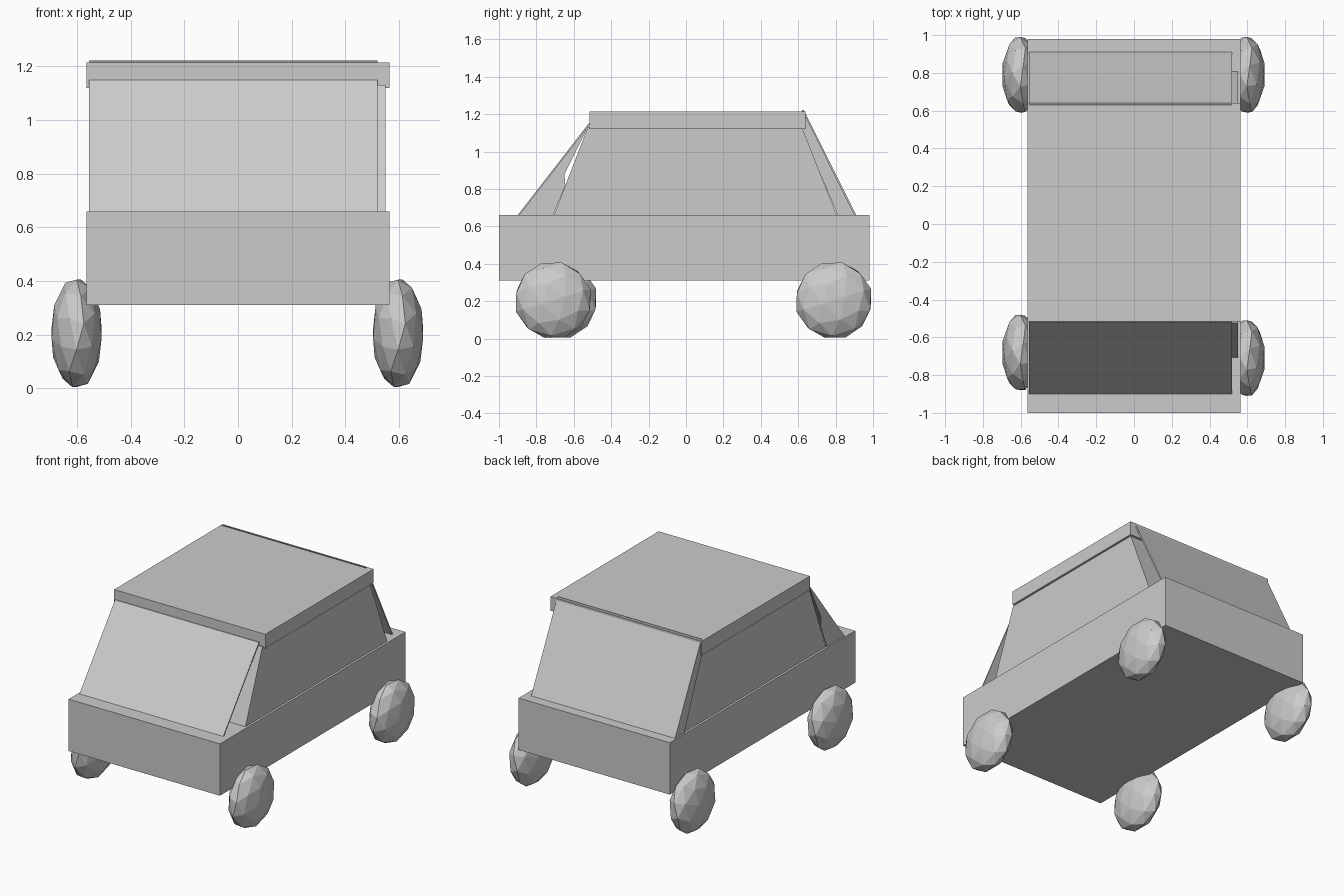
import bpy, bmesh
from mathutils import Matrix

cube = bpy.data.objects.get("Cube")
if cube:
    bpy.data.objects.remove(cube, do_unlink=True)

grey = bpy.data.materials.new("plain_grey")
grey.use_nodes = True
COLOUR = (0.6, 0.6, 0.6, 1)
grey.diffuse_color = COLOUR
grey.node_tree.nodes["Principled BSDF"].inputs["Base Color"].default_value = COLOUR


def finish(name, bm):
    bmesh.ops.recalc_face_normals(bm, faces=bm.faces)
    mesh = bpy.data.meshes.new(name)
    bm.to_mesh(mesh)
    bm.free()
    mesh.materials.append(grey)
    obj = bpy.data.objects.new(name, mesh)
    bpy.context.collection.objects.link(obj)
    return obj


def side_profile(name, points, x0, x1):
    """Extrude a (y, z) outline across the width from x0 to x1."""
    bm = bmesh.new()
    face = bm.faces.new([bm.verts.new((x0, y, z)) for y, z in points])
    ext = bmesh.ops.extrude_face_region(bm, geom=[face])
    verts = [v for v in ext["geom"] if isinstance(v, bmesh.types.BMVert)]
    bmesh.ops.translate(bm, verts=verts, vec=(x1 - x0, 0, 0))
    return finish(name, bm)


def box(name, half_x, y0, y1, z0, z1):
    return side_profile(name, [(y0, z0), (y1, z0), (y1, z1), (y0, z1)], -half_x, half_x)


# Lower body and roof slab
box("body", 0.565, -1.0, 0.98, 0.31, 0.66)
box("roof", 0.565, -0.515, 0.64, 1.12, 1.215)

# Cabin core between the sloping screens
side_profile("cabin", [(-0.71, 0.65), (0.81, 0.65), (0.62, 1.13), (-0.525, 1.13)], -0.55, 0.55)

# Thin sloping screens, stopping short of the left side
side_profile("windscreen", [(-0.9, 0.66), (-0.89, 0.66), (-0.51, 1.15), (-0.52, 1.15)], -0.555, 0.52)
side_profile("rear_screen", [(0.9, 0.66), (0.91, 0.66), (0.63, 1.222), (0.62, 1.222)], -0.555, 0.52)

# Triangular fillers on the right side, the front one with a small notch
side_profile("front_right_filler",
             [(-0.9, 0.66), (-0.71, 0.66), (-0.645, 0.82), (-0.65, 0.88),
              (-0.58, 1.02), (-0.54, 1.1), (-0.52, 1.15)], -0.555, -0.55)
side_profile("rear_right_filler",
             [(0.91, 0.66), (0.81, 0.66), (0.62, 1.12), (0.62, 1.22)], -0.555, -0.55)

# Flattened faceted wheels
for name, x, y in (("front_right_wheel", -0.602, -0.68), ("front_left_wheel", 0.597, -0.71),
                   ("rear_right_wheel", -0.602, 0.79), ("rear_left_wheel", 0.597, 0.79)):
    bm = bmesh.new()
    bmesh.ops.create_icosphere(bm, subdivisions=2, radius=1)
    bm.transform(Matrix.Translation((x, y, 0.205)) @ Matrix.Diagonal((0.098, 0.209, 0.209, 1))
                 @ Matrix.Rotation(0.3, 4, "X"))
    finish(name, bm)
